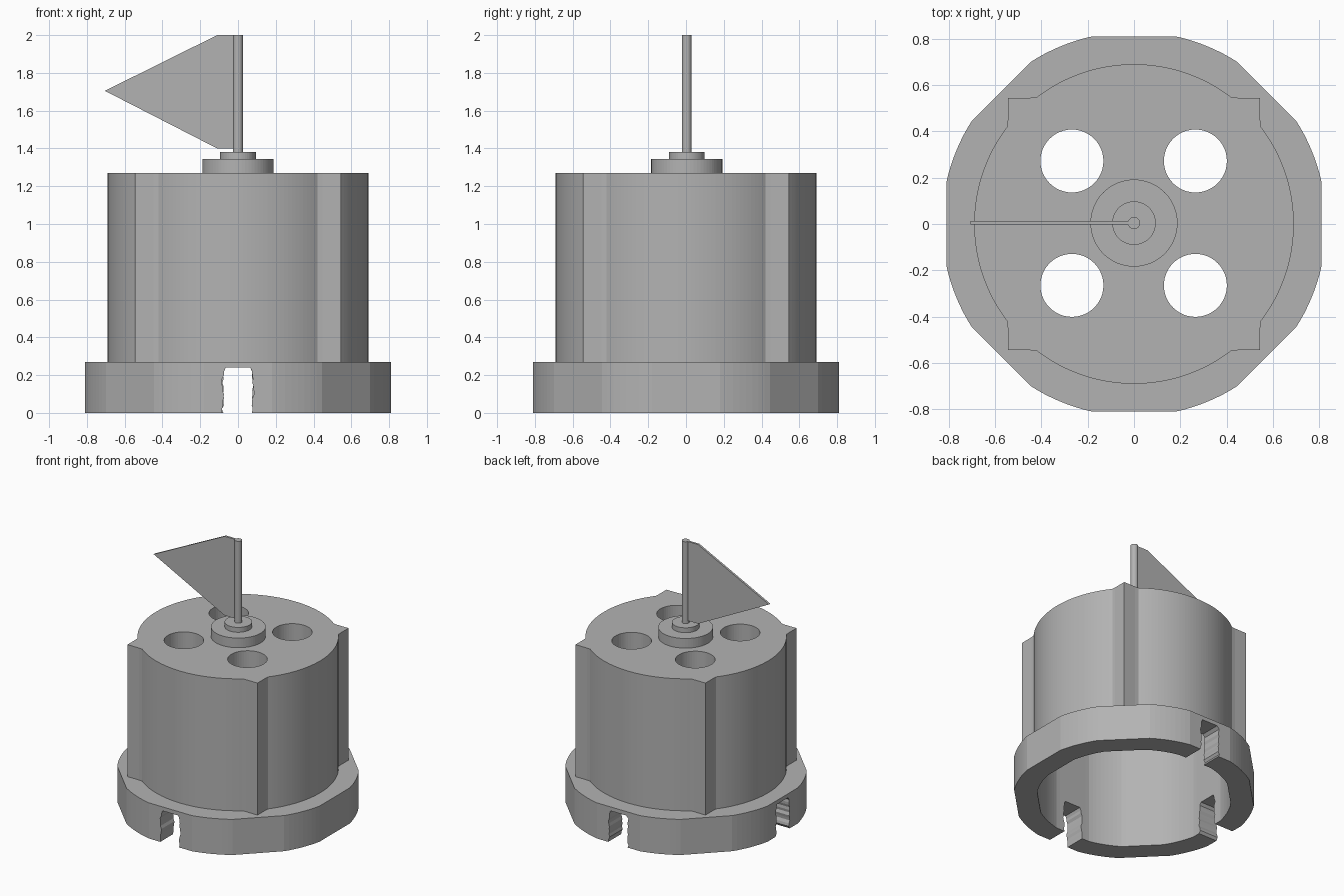
import bpy, bmesh, math, random
from mathutils import Matrix

if "Cube" in bpy.data.objects:
    bpy.data.objects.remove(bpy.data.objects["Cube"])

random.seed(4)
grey = bpy.data.materials.new("plain_grey")
grey.use_nodes = True
GREY = (0.45, 0.45, 0.45, 1)
grey.diffuse_color = GREY
grey.node_tree.nodes["Principled BSDF"].inputs["Base Color"].default_value = GREY


def prism(name, outline, low, high, matrix=None):
    """Extrude a closed xy outline from low to high."""
    bm = bmesh.new()
    face = bm.faces.new([bm.verts.new((x, y, low)) for x, y in outline])
    top = bmesh.ops.extrude_face_region(bm, geom=[face])["geom"]
    verts = [v for v in top if isinstance(v, bmesh.types.BMVert)]
    bmesh.ops.translate(bm, verts=verts, vec=(0, 0, high - low))
    if matrix:
        bm.transform(matrix)
    bmesh.ops.recalc_face_normals(bm, faces=bm.faces)
    mesh = bpy.data.meshes.new(name)
    bm.to_mesh(mesh)
    bm.free()
    mesh.materials.append(grey)
    obj = bpy.data.objects.new(name, mesh)
    bpy.context.collection.objects.link(obj)
    return obj


def polar(radius_at, count=144):
    angles = [math.tau * i / count for i in range(count)]
    return [(radius_at(a) * math.cos(a), radius_at(a) * math.sin(a)) for a in angles]


def circle(radius, x=0, y=0, count=48):
    return [(x + px, y + py) for px, py in polar(lambda a: radius, count)]


def flattened(radius, flat):
    """Circle trimmed by eight flats."""
    step = math.pi / 4
    return polar(lambda a: min(radius, flat / math.cos(a - step * round(a / step))))


def cut(target, cutters):
    for cutter in cutters:
        cutter.hide_render = True
        mod = target.modifiers.new("cut", "BOOLEAN")
        mod.operation, mod.solver, mod.object = "DIFFERENCE", "EXACT", cutter
    graph = bpy.context.evaluated_depsgraph_get()
    mesh = bpy.data.meshes.new_from_object(target.evaluated_get(graph))
    target.modifiers.clear()
    target.data = mesh
    for cutter in cutters:
        bpy.data.objects.remove(cutter)


def slot_outline():
    """Arch with slightly ragged sides."""
    rows = [-0.1] + [0.02 * i for i in range(12)]
    right = [(0.078 + random.uniform(-0.006, 0.008), z) for z in rows]
    left = [(-0.078 - random.uniform(-0.006, 0.008), z) for z in reversed(rows)]
    return right + [(0.065, 0.24), (-0.065, 0.24)] + left


# Base ring with four slots
base = prism("base_ring", flattened(0.83, 0.81), 0, 0.27)
cutters = [prism("ring_bore", flattened(0.67, 0.655), -0.1, 0.4)]
for i in range(4):
    turn = Matrix.Rotation(i * math.pi / 2, 4, "Z") @ Matrix.Rotation(math.pi / 2, 4, "X")
    cutters.append(prism("slot", slot_outline(), 0.5, 1.0, turn))
cut(base, cutters)

# Hollow body: a drum merged with a square block, four holes through its top
body = prism("body", polar(lambda a: max(
    0.69, 0.545 / max(abs(math.cos(a)), abs(math.sin(a)))), 192), 0.27, 1.27)
cutters = [prism("body_bore", flattened(0.67, 0.655), 0.1, 1.07)]
for x in (-0.268, 0.265):
    for y in (-0.265, 0.272):
        cutters.append(prism("top_hole", circle(0.136, x, y), 1.0, 1.4))
cut(body, cutters)

# Stepped hub and pole
prism("hub_disc", circle(0.188, 0, 0.004, 64), 1.27, 1.343)
prism("hub_cap", circle(0.094, 0, 0.004), 1.343, 1.38)
prism("flag_pole", circle(0.026, 0, 0.004, 24), 1.38, 2.0)

# Pennant
pennant = [(-0.705, 1.705), (-0.11, 1.4), (0, 1.4), (0, 2.0), (-0.11, 2.0)]
prism("pennant", pennant, -0.013, 0.003, Matrix.Rotation(math.pi / 2, 4, "X"))
